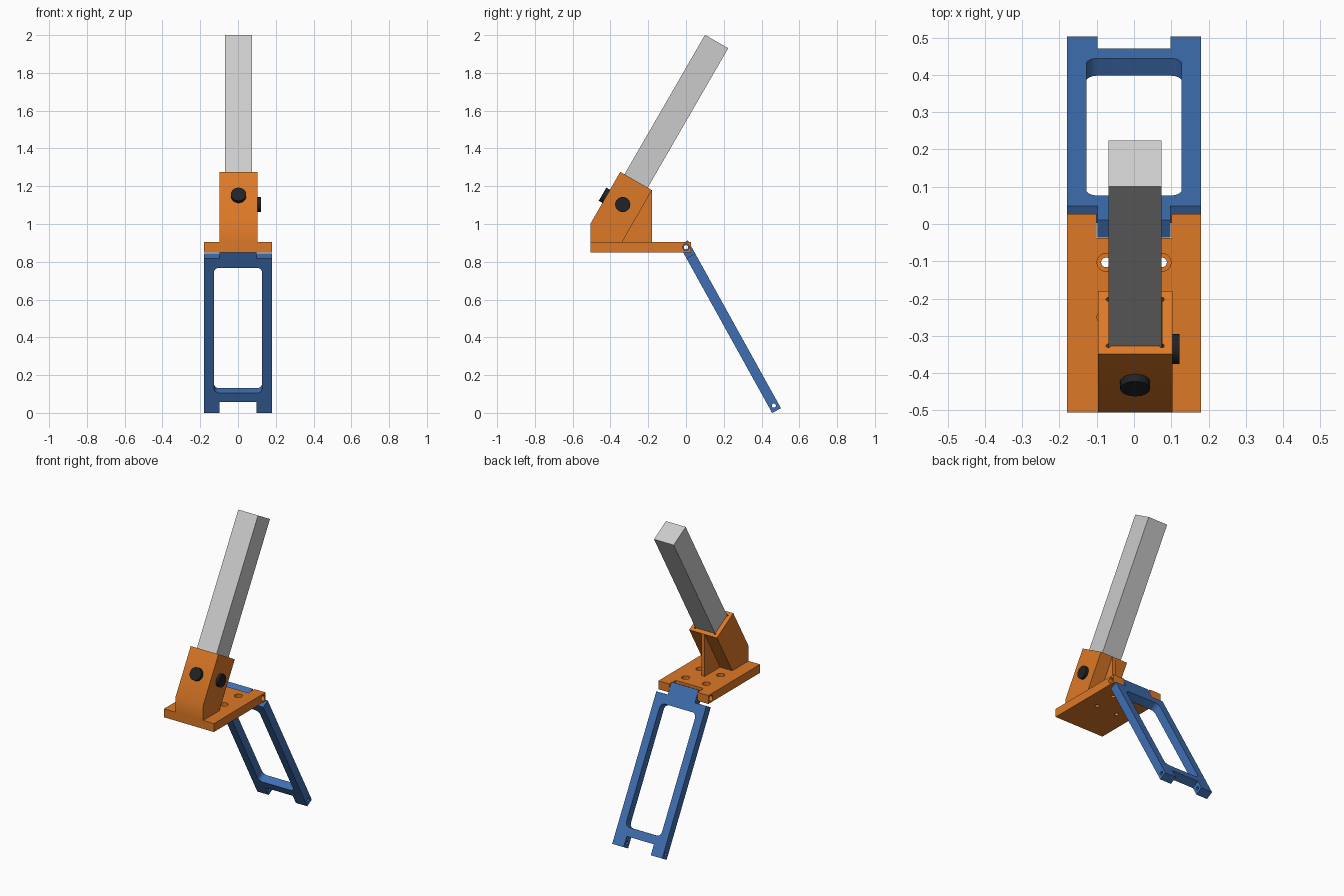
import bpy, bmesh
from math import sin, cos, pi, radians
from mathutils import Matrix, Vector

if "Cube" in bpy.data.objects:
    bpy.data.objects.remove(bpy.data.objects["Cube"])


def material(name, rgb):
    m = bpy.data.materials.new(name)
    m.diffuse_color = (*rgb, 1)
    m.use_nodes = True
    m.node_tree.nodes["Principled BSDF"].inputs["Base Color"].default_value = m.diffuse_color
    return m


ORANGE = material("orange", (0.72, 0.19, 0.02))
BLUE = material("blue", (0.05, 0.16, 0.45))
BLACK = material("black", (0.015, 0.016, 0.018))


def frame(origin, a, b, c):
    m = Matrix((a, b, c)).transposed().to_4x4()
    m.translation = Vector(origin)
    return m


def prism(name, pts, h0, h1, m=Matrix(), mat=None):
    """Extrude a 2D outline along local z from h0 to h1."""
    bm = bmesh.new()
    face = bm.faces.new([bm.verts.new((x, y, h0)) for x, y in pts])
    ext = bmesh.ops.extrude_face_region(bm, geom=[face])
    bmesh.ops.translate(bm, vec=(0, 0, h1 - h0),
                        verts=[v for v in ext["geom"] if isinstance(v, bmesh.types.BMVert)])
    bmesh.ops.transform(bm, matrix=m, verts=bm.verts)
    bmesh.ops.recalc_face_normals(bm, faces=bm.faces)
    me = bpy.data.meshes.new(name)
    bm.to_mesh(me)
    bm.free()
    ob = bpy.data.objects.new(name, me)
    bpy.context.collection.objects.link(ob)
    if mat:
        me.materials.append(mat)
    return ob


def circle(x, y, r, n=32):
    return [(x + r * cos(2 * pi * i / n), y + r * sin(2 * pi * i / n)) for i in range(n)]


def rect(x0, x1, y0, y1, r=0, n=8):
    if not r:
        return [(x0, y0), (x1, y0), (x1, y1), (x0, y1)]
    pts = []
    for k, (cx, cy) in enumerate([(x1 - r, y1 - r), (x0 + r, y1 - r), (x0 + r, y0 + r), (x1 - r, y0 + r)]):
        for i in range(n + 1):
            a = pi / 2 * (k + i / n)
            pts.append((cx + r * cos(a), cy + r * sin(a)))
    return pts


def boolean(ob, others, op="DIFFERENCE"):
    for other in others:
        mod = ob.modifiers.new("bool", "BOOLEAN")
        mod.operation, mod.solver, mod.object = op, "EXACT", other
        bpy.context.view_layer.objects.active = ob
        bpy.ops.object.modifier_apply(modifier=mod.name)
        bpy.data.objects.remove(other)


def smooth(ob):
    bpy.ops.object.select_all(action="DESELECT")
    ob.select_set(True)
    bpy.context.view_layer.objects.active = ob
    bpy.ops.object.shade_smooth_by_angle(angle=radians(30))


# Shared frames: side profile, hinged arm, tilted tube
CX, HINGE = 0.003, 0.877
SIDE = frame((0, 0, 0), (0, 1, 0), (0, 0, 1), (1, 0, 0))
a = radians(29)
ARM = frame((0, 0, HINGE), (1, 0, 0), (0, sin(a), -cos(a)), (0, cos(a), sin(a)))
t = radians(30)
TUBE = frame((CX, -0.264, 1.228), (1, 0, 0), (0, cos(t), -sin(t)), (0, sin(t), cos(t)))

# Base plate with hinge knuckles, pin bore and counterbored screw holes
base = prism("base_plate", [(-0.18, -0.505), (0.18, -0.505), (0.18, 0.027), (0.1, 0.027),
                            (0.1, -0.037), (-0.1, -0.037), (-0.1, 0.027), (-0.18, 0.027)],
             0.85, 0.905, mat=ORANGE)
cuts = [prism("cut", circle(0, HINGE, 0.018), -0.3, 0.3, SIDE)]
for x in (-0.075, 0.075):
    for y in (-0.103, -0.25):
        cuts.append(prism("cut", circle(x, y, 0.013), 0.8, 1.0))
        cuts.append(prism("cut", circle(x, y, 0.024), 0.88, 0.93))
boolean(base, cuts)
smooth(base)

# Tilted socket with square pocket and corner reliefs
socket = prism("tube_socket", [(-0.505, 0.905), (-0.505, 1.003), (-0.348, 1.276),
                               (-0.18, 1.179), (-0.338, 0.905)],
               CX - 0.1, CX + 0.1, SIDE, ORANGE)
P = 0.072
cuts = [prism("cut", rect(-P, P, -P, P), -0.27, 0.1, TUBE)]
for sx in (-P, P):
    for sy in (-P, P):
        cuts.append(prism("cut", circle(sx, sy, 0.006, 16), -0.27, 0.1, TUBE))
boolean(socket, cuts)
smooth(socket)

# Thin rib under the overhanging socket wall
prism("support_rib", [(-0.338, 0.905), (-0.18, 0.905), (-0.18, 1.179)],
      CX - 0.012, CX + 0.012, SIDE, ORANGE)

# Square tube
T = 0.071
prism("square_tube", rect(-T, T, -T, T), -0.268, 0.852, TUBE)

# Clamp knobs on the sloped front and the right side
knob_frame = TUBE @ Matrix.Translation((0, -0.097, -0.15)) @ Matrix.Rotation(pi / 2, 4, "X")
smooth(prism("front_knob", circle(0, 0, 0.04, 48), -0.01, 0.022, knob_frame, BLACK))
smooth(prism("side_knob", circle(-0.335, 1.103, 0.04, 48), CX + 0.09, CX + 0.119, SIDE, BLACK))

# Hinged arm: tongue at the top, fork at the bottom, rounded window, pin bores
V, END = 0.0265, 0.989
half = [(0.098, -0.027), (0.098, 0.052), (0.18, 0.052), (0.18, END), (0.098, END), (0.098, 0.922)]
arm = prism("hinged_arm", half + [(-x, y) for x, y in reversed(half)], -V, V, ARM, BLUE)
cuts = [prism("cut", rect(-0.128, 0.128, 0.11, 0.868, 0.03), -0.1, 0.1, ARM)]
for u in (0, 0.959):
    cuts.append(prism("cut", circle(u * sin(a), HINGE - u * cos(a), 0.011), -0.3, 0.3, SIDE))
boolean(arm, cuts)
smooth(arm)
